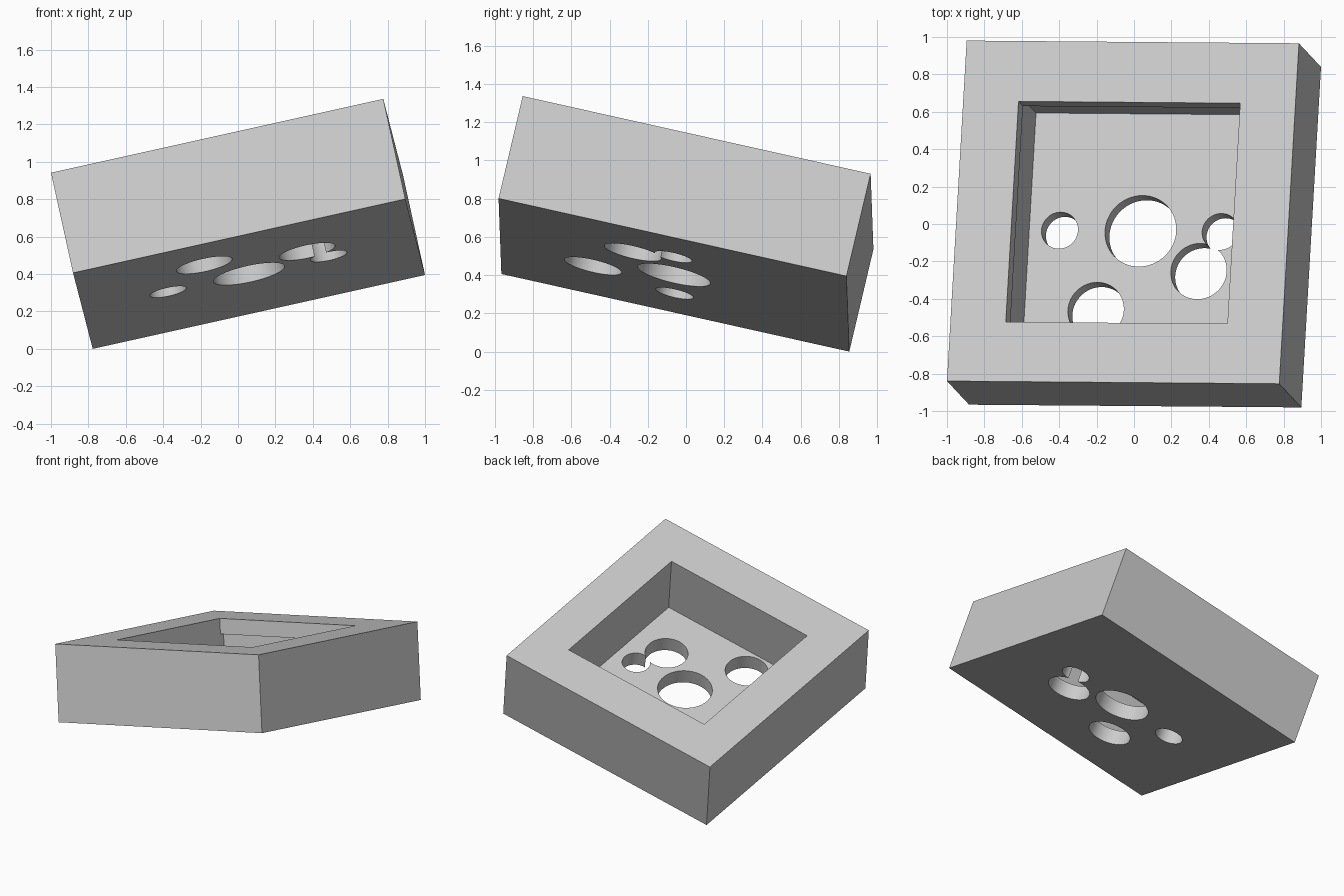
import bpy
import bmesh
from mathutils import Matrix, Vector

cube = bpy.data.objects.get("Cube")
if cube:
    bpy.data.objects.remove(cube, do_unlink=True)

WIDTH, DEPTH, HEIGHT = 1.82, 1.868, 0.5625
FLOOR = 0.1125          # floor thickness
LIP = 0.1125            # depth of the overhanging lip


def finish(name, bm):
    mesh = bpy.data.meshes.new(name)
    bm.to_mesh(mesh)
    bm.free()
    obj = bpy.data.objects.new(name, mesh)
    bpy.context.collection.objects.link(obj)
    return obj


def box(name, low, high):
    low, high = Vector(low), Vector(high)
    bm = bmesh.new()
    bmesh.ops.create_cube(bm, size=1)
    bmesh.ops.scale(bm, vec=high - low, verts=bm.verts)
    bmesh.ops.translate(bm, vec=(low + high) / 2, verts=bm.verts)
    return finish(name, bm)


def cylinder(name, x, y, radius):
    bm = bmesh.new()
    bmesh.ops.create_cone(bm, cap_ends=True, segments=64, radius1=radius,
                          radius2=radius, depth=0.4)
    bmesh.ops.translate(bm, vec=(x, y, FLOOR / 2), verts=bm.verts)
    return finish(name, bm)


def cut(target, cutter):
    cutter.hide_render = True
    mod = target.modifiers.new("cut", 'BOOLEAN')
    mod.operation = 'DIFFERENCE'
    mod.solver = 'EXACT'
    mod.object = cutter
    bpy.context.view_layer.objects.active = target
    bpy.ops.object.modifier_apply(modifier=mod.name)
    bpy.data.objects.remove(cutter, do_unlink=True)


# Outer block, in its own upright frame centred on the base
body = box("tray_body", (-WIDTH / 2, -DEPTH / 2, 0), (WIDTH / 2, DEPTH / 2, HEIGHT))

# Square opening, then the pocket that runs under the back lip
cut(body, box("opening_cutter", (-0.607, -0.607, 0.3), (0.607, 0.603, 0.8)))
cut(body, box("pocket_cutter", (-0.61, -0.61, FLOOR), (0.61, 0.643, HEIGHT - LIP)))

# Round holes through the floor: x, y, radius
holes = [(0, 0, 0.195), (-0.443, 0, 0.1), (0.437, 0, 0.1),
         (-0.22, -0.436, 0.153), (0.331, -0.218, 0.153)]
for x, y, radius in holes:
    cut(body, cylinder("hole_cutter", x, y, radius))

# Plain grey material
grey = bpy.data.materials.new("light_grey")
grey.use_nodes = True
color = (0.6, 0.6, 0.6, 1)
grey.diffuse_color = color
grey.node_tree.nodes["Principled BSDF"].inputs["Base Color"].default_value = color
body.data.materials.clear()
body.data.materials.append(grey)

# Tilt the whole block, resting on its back right corner
ux = Vector((0.976, -0.008, 0.217)).normalized()
uy = Vector((0.059, 0.975, -0.217))
uy = (uy - ux * uy.dot(ux)).normalized()
uz = ux.cross(uy)
body.data.transform(Matrix((ux, uy, uz)).transposed().to_4x4())

# Centre on x and y, stand on the ground
for axis in range(3):
    values = [v.co[axis] for v in body.data.vertices]
    shift = Vector((0, 0, 0))
    shift[axis] = -min(values) if axis == 2 else -(min(values) + max(values)) / 2
    body.data.transform(Matrix.Translation(shift))

bpy.ops.object.select_all(action='DESELECT')
body.select_set(True)
bpy.context.view_layer.objects.active = body
bpy.ops.object.shade_smooth_by_angle()
